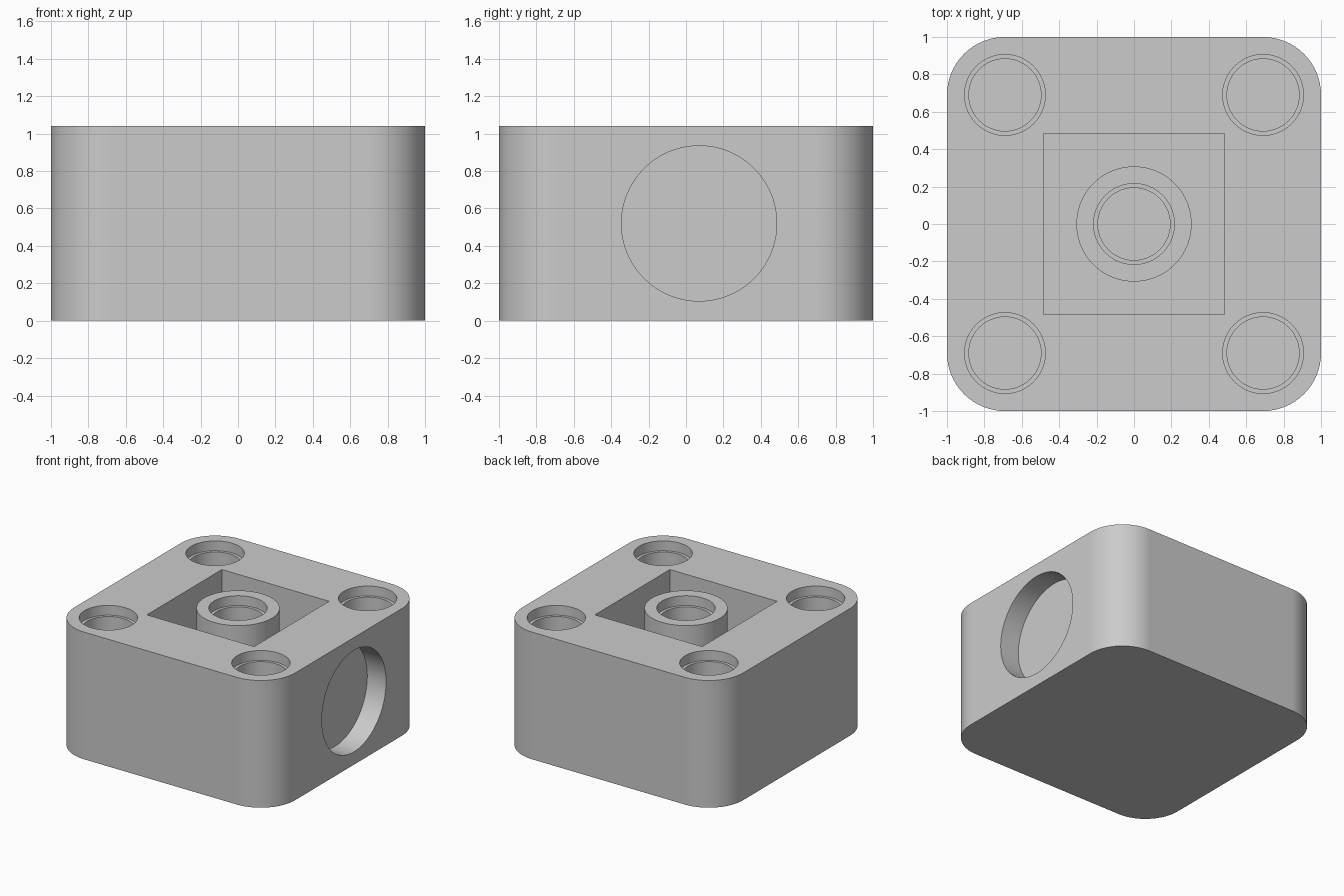
import bpy, bmesh, math
from mathutils import Matrix

default = bpy.data.objects.get("Cube")
if default:
    bpy.data.objects.remove(default, do_unlink=True)

HEIGHT = 1.04
CORNER = 0.31
POCKET_DEPTH = 0.55
HOLE_DEPTH = 0.45
LIP_DEPTH = 0.08
SEGMENTS = 96

grey = bpy.data.materials.new("light grey")
grey.use_nodes = True
grey.diffuse_color = (0.6, 0.6, 0.6, 1)
grey.node_tree.nodes["Principled BSDF"].inputs["Base Color"].default_value = (0.6, 0.6, 0.6, 1)


def make_object(name, bm):
    bmesh.ops.recalc_face_normals(bm, faces=bm.faces)
    mesh = bpy.data.meshes.new(name)
    bm.to_mesh(mesh)
    bm.free()
    mesh.materials.append(grey)
    obj = bpy.data.objects.new(name, mesh)
    bpy.context.collection.objects.link(obj)
    return obj


def lathe(name, profile, matrix):
    """Spin an (r, z) profile that starts and ends on the axis."""
    bm = bmesh.new()
    verts = [bm.verts.new((r, 0, z)) for r, z in profile]
    edges = [bm.edges.new(pair) for pair in zip(verts, verts[1:])]
    bmesh.ops.spin(bm, geom=verts + edges, cent=(0, 0, 0), axis=(0, 0, 1),
                   angle=math.tau, steps=SEGMENTS, use_merge=True)
    bmesh.ops.remove_doubles(bm, verts=bm.verts, dist=0.0001)
    bm.transform(matrix)
    return make_object(name, bm)


def cut(target, cutter):
    cutter.hide_render = True
    mod = target.modifiers.new("cut", "BOOLEAN")
    mod.operation = "DIFFERENCE"
    mod.solver = "EXACT"
    mod.object = cutter
    bpy.context.view_layer.objects.active = target
    bpy.ops.object.modifier_apply(modifier=mod.name)
    bpy.data.objects.remove(cutter, do_unlink=True)


def finish(obj):
    bpy.ops.object.select_all(action="DESELECT")
    obj.select_set(True)
    bpy.context.view_layer.objects.active = obj
    bpy.ops.object.shade_smooth_by_angle(angle=math.radians(30))
    normals = obj.modifiers.new("flat side normals", "WEIGHTED_NORMAL")
    normals.keep_sharp = True


# Rounded block
bm = bmesh.new()
bmesh.ops.create_cube(bm, size=1, matrix=Matrix.Translation((0, 0, HEIGHT / 2))
                      @ Matrix.Diagonal((2, 2, HEIGHT, 1)))
uprights = [e for e in bm.edges if abs(e.verts[0].co.z - e.verts[1].co.z) > 0.5]
bmesh.ops.bevel(bm, geom=uprights, offset=CORNER, segments=16, profile=0.5, affect="EDGES")
block = make_object("block", bm)

# Square pocket in the top
bm = bmesh.new()
bmesh.ops.create_cube(bm, size=1, matrix=Matrix.Translation((0, 0, HEIGHT))
                      @ Matrix.Diagonal((0.97, 0.97, 2 * POCKET_DEPTH, 1)))
cut(block, make_object("pocket_cutter", bm))

# Stepped holes near the four corners
stepped = [(0, -HOLE_DEPTH), (0.193, -HOLE_DEPTH), (0.193, -LIP_DEPTH),
           (0.216, -LIP_DEPTH), (0.216, 0.1), (0, 0.1)]
for x in (-0.69, 0.69):
    for y in (-0.69, 0.69):
        cut(block, lathe("hole_cutter", stepped, Matrix.Translation((x, y, HEIGHT))))

# Shallow round recess in the left side
recess = [(0, -0.17), (0.415, -0.17), (0.415, 0.1), (0, 0.1)]
cut(block, lathe("recess_cutter", recess, Matrix.Translation((1, 0.07, HEIGHT / 2))
                 @ Matrix.Rotation(math.pi / 2, 4, "Y")))
finish(block)

# Central boss with a stepped hole, flush with the top
boss_profile = stepped[:4] + [(0.216, 0), (0.308, 0), (0.308, -POCKET_DEPTH - 0.02),
                              (0, -POCKET_DEPTH - 0.02)]
finish(lathe("center_boss", boss_profile, Matrix.Translation((0, 0, HEIGHT))))
